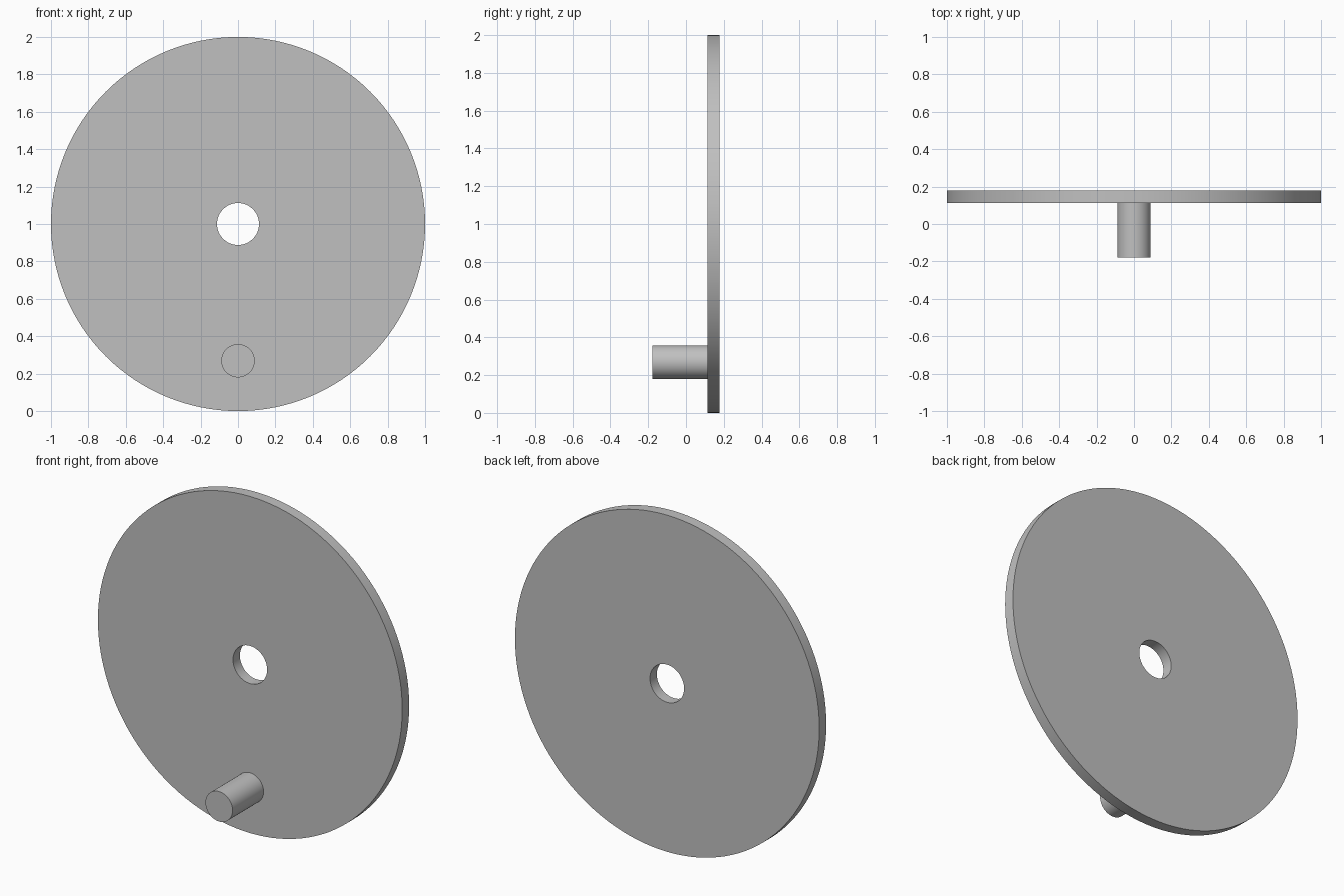
import bpy, bmesh, math
from mathutils import Vector

cube = bpy.data.objects.get("Cube")
if cube:
    bpy.data.objects.remove(cube, do_unlink=True)

grey = bpy.data.materials.new("plain grey")
grey.use_nodes = True
colour = (0.53, 0.53, 0.53, 1)
grey.diffuse_color = colour
grey.node_tree.nodes["Principled BSDF"].inputs["Base Color"].default_value = colour

FRONT, JOINT, BACK = -0.178, 0.113, 0.178


def lathe(name, profile, centre_z, steps, closed):
    """Turn a (radius, y) profile around the y axis."""
    bm = bmesh.new()
    verts = [bm.verts.new((r, y, 0)) for r, y in profile]
    edges = [bm.edges.new(pair) for pair in zip(verts, verts[1:])]
    if closed:
        edges.append(bm.edges.new((verts[-1], verts[0])))
    bmesh.ops.spin(bm, geom=verts + edges, cent=Vector(), axis=(0, 1, 0),
                   angle=math.tau, steps=steps, use_merge=True)
    bmesh.ops.remove_doubles(bm, verts=bm.verts, dist=0.0001)
    bmesh.ops.recalc_face_normals(bm, faces=bm.faces)
    mesh = bpy.data.meshes.new(name)
    bm.to_mesh(mesh)
    bm.free()
    mesh.materials.append(grey)
    obj = bpy.data.objects.new(name, mesh)
    obj.location.z = centre_z
    bpy.context.collection.objects.link(obj)
    bpy.ops.object.select_all(action='DESELECT')
    obj.select_set(True)
    bpy.context.view_layer.objects.active = obj
    bpy.ops.object.shade_smooth_by_angle(angle=math.radians(30))
    return obj


# Wheel disc with a bored centre hole
lathe("crank_disc", [(0.112, JOINT), (1, JOINT), (1, BACK), (0.112, BACK)],
      1.0, 128, True)

# Solid crank pin, seated on the front face near the rim
lathe("crank_pin", [(0, FRONT), (0.089, FRONT), (0.089, JOINT), (0, JOINT)],
      0.269, 64, False)
